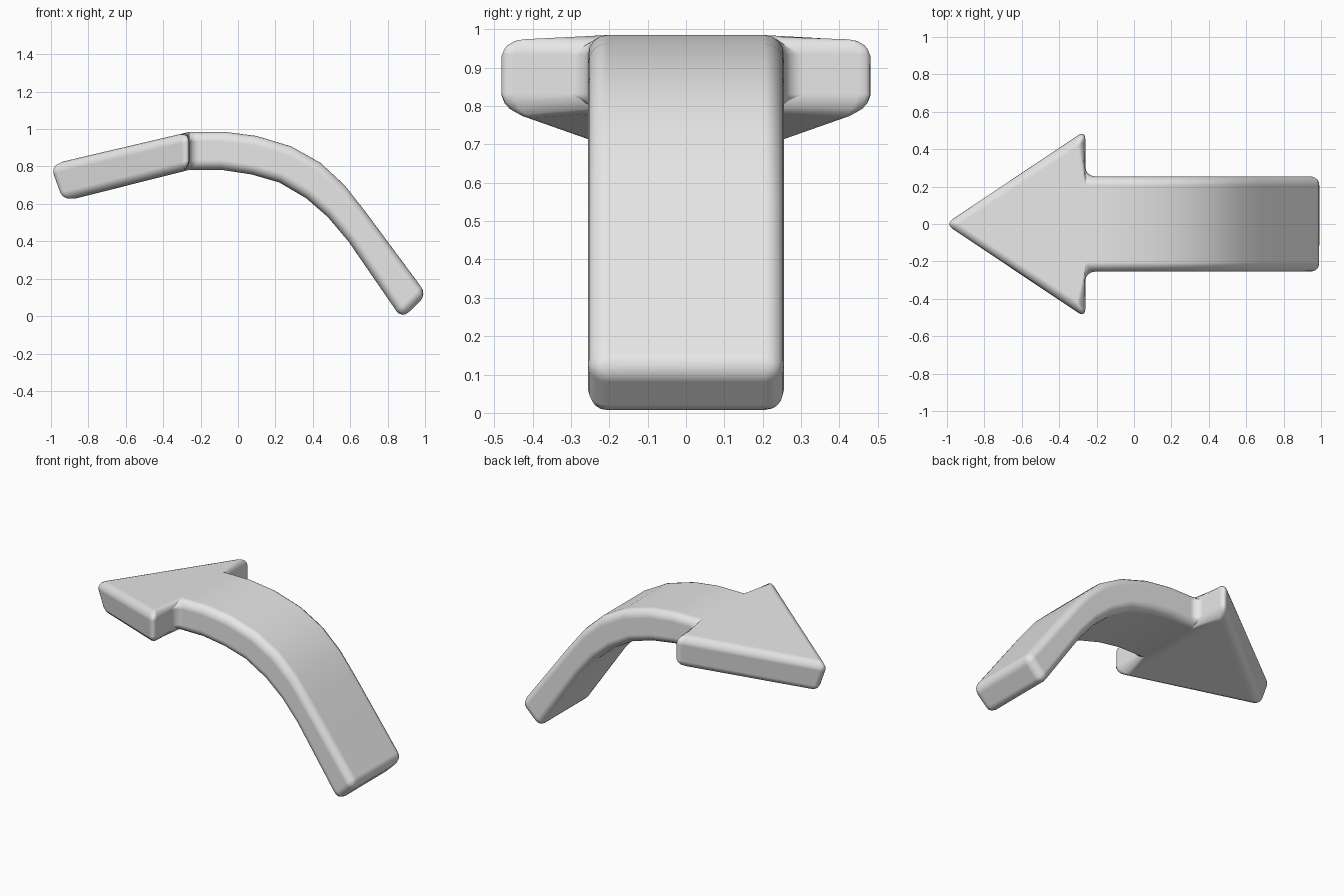
import bpy, bmesh

cube = bpy.data.objects.get("Cube")
if cube:
    bpy.data.objects.remove(cube, do_unlink=True)

# Side profile of the shaft: (top x, top z, bottom x, bottom z)
NECK = (-0.26, 0.985, -0.26, 0.782)
SHAFT = [
    NECK,
    (-0.07, 0.985, -0.09, 0.782),
    (0.1, 0.963, 0.07, 0.758),
    (0.285, 0.907, 0.22, 0.715),
    (0.44, 0.82, 0.365, 0.63),
    (0.57, 0.70, 0.48, 0.53),
    (0.68, 0.56, 0.59, 0.40),
    (1.01, 0.115, 0.876, -0.015),
]
TIP = (-1.027, 0.805, -0.955, 0.607)
SHAFT_HALF, BARB_HALF = 0.255, 0.50

bm = bmesh.new()


def pair(station, y):
    """Top and bottom vertex of a station at width y."""
    tx, tz, bx, bz = station
    return bm.verts.new((tx, y, tz)), bm.verts.new((bx, y, bz))


def wall(a, b):
    bm.faces.new((a[0], b[0], b[1], a[1]))


left = [pair(s, SHAFT_HALF) for s in SHAFT]
right = [pair(s, -SHAFT_HALF) for s in SHAFT]
barb_l, barb_r = pair(NECK, BARB_HALF), pair(NECK, -BARB_HALF)
tip = pair(TIP, 0)

# Curved shaft: top, underside and both sides
for i in range(len(SHAFT) - 1):
    for k in (0, 1):
        bm.faces.new((left[i][k], left[i + 1][k], right[i + 1][k], right[i][k]))
    wall(left[i], left[i + 1])
    wall(right[i], right[i + 1])
wall(left[-1], right[-1])

# Arrow head: top, underside and rim
for k in (0, 1):
    bm.faces.new([p[k] for p in (tip, barb_l, left[0], right[0], barb_r)])
for a, b in ((tip, barb_l), (barb_l, left[0]), (tip, barb_r), (barb_r, right[0])):
    wall(a, b)

bmesh.ops.recalc_face_normals(bm, faces=bm.faces)
for f in bm.faces:
    f.smooth = True
mesh = bpy.data.meshes.new("curved_arrow")
bm.to_mesh(mesh)
bm.free()
arrow = bpy.data.objects.new("curved_arrow", mesh)
bpy.context.collection.objects.link(arrow)

# Rounded edges
bevel = arrow.modifiers.new("rounded_edges", 'BEVEL')
bevel.width = 0.05
bevel.segments = 4
bevel.limit_method = 'ANGLE'
bevel.angle_limit = 0.6
bevel.use_clamp_overlap = False
bevel.harden_normals = True

# Plain grey
grey = bpy.data.materials.new("light_grey")
grey.use_nodes = True
grey.diffuse_color = (0.8, 0.8, 0.8, 1)
grey.node_tree.nodes["Principled BSDF"].inputs["Base Color"].default_value = (0.8, 0.8, 0.8, 1)
mesh.materials.append(grey)
